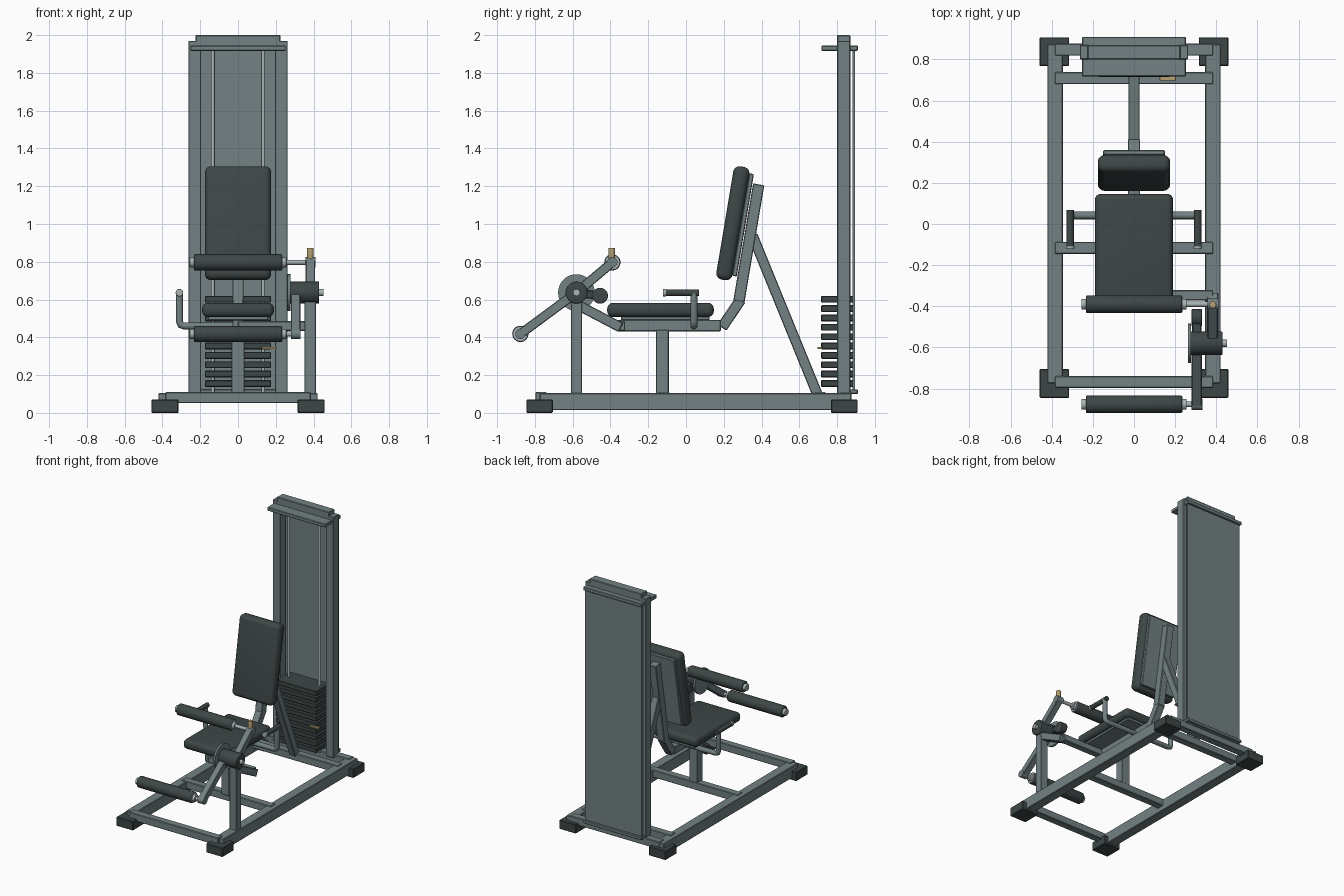
import bpy, bmesh, math
from mathutils import Vector, Matrix

if "Cube" in bpy.data.objects:
    bpy.data.objects.remove(bpy.data.objects["Cube"])


def material(name, rgb):
    m = bpy.data.materials.new(name)
    m.diffuse_color = (*rgb, 1)
    m.use_nodes = True
    m.node_tree.nodes["Principled BSDF"].inputs["Base Color"].default_value = m.diffuse_color
    return m


STEEL = material("grey steel", (0.17, 0.22, 0.225))
DARK = material("dark rubber", (0.048, 0.062, 0.062))
CHROME = material("light chrome", (0.40, 0.46, 0.46))
BRASS = material("tan brass", (0.46, 0.35, 0.17))


def finish(name, bm, mat, matrix=None, smooth=False):
    me = bpy.data.meshes.new(name)
    if matrix is not None:
        bm.transform(matrix)
    bmesh.ops.recalc_face_normals(bm, faces=bm.faces)
    bm.to_mesh(me)
    bm.free()
    me.materials.append(mat)
    ob = bpy.data.objects.new(name, me)
    bpy.context.collection.objects.link(ob)
    if smooth:
        bpy.context.view_layer.objects.active = ob
        ob.select_set(True)
        bpy.ops.object.shade_smooth_by_angle(angle=math.radians(35))
        ob.select_set(False)
    return ob


def box(name, x, y, z, mat=STEEL, bevel=0.004, seg=1, tilt=0, pivot=None):
    """Box from (min, max) ranges, optionally tilted about x around its centre."""
    c = Vector([(r[0] + r[1]) / 2 for r in (x, y, z)])
    s = [r[1] - r[0] for r in (x, y, z)]
    bm = bmesh.new()
    bmesh.ops.create_cube(bm, size=1, matrix=Matrix.Diagonal((*s, 1)))
    if bevel:
        bmesh.ops.bevel(bm, geom=bm.edges[:], offset=bevel, segments=seg,
                        profile=0.5, affect='EDGES')
    return finish(name, bm, mat, Matrix.Translation(c) @ Matrix.Rotation(tilt, 4, 'X'),
                  smooth=seg > 1)


def beam(name, a, b, x, width, mat=STEEL):
    """Square tube between two (y, z) points, centred on x."""
    a, b = Vector(a), Vector(b)
    d, m = b - a, (a + b) / 2
    h, w = d.length / 2, width / 2
    return box(name, (x - w, x + w), (m.x - w, m.x + w), (m.y - h, m.y + h), mat,
               tilt=math.atan2(-d.x, d.y))


def rod(name, a, b, r, mat, bevel=0.0, sides=32):
    """Round bar between two 3D points."""
    a, b = Vector(a), Vector(b)
    bm = bmesh.new()
    bmesh.ops.create_cone(bm, cap_ends=True, segments=sides, radius1=r, radius2=r,
                          depth=(b - a).length)
    if bevel:
        rim = [e for e in bm.edges if abs(e.verts[0].co.z - e.verts[1].co.z) < 1e-6]
        bmesh.ops.bevel(bm, geom=rim, offset=bevel, segments=3, profile=0.5, affect='EDGES')
    q = (b - a).to_track_quat('Z', 'Y').to_matrix().to_4x4()
    return finish(name, bm, mat, Matrix.Translation((a + b) / 2) @ q, smooth=True)


# base frame: side rails, rubber feet and cross beams
for side, s in (("left", -1), ("right", 1)):
    box(f"{side}_base_rail", (s * 0.383 - 0.038, s * 0.383 + 0.038), (-0.775, 0.875), (0.015, 0.105))
    for end, y in (("front", -0.775), ("rear", 0.838)):
        box(f"{side}_{end}_foot", (s * 0.387 - 0.072, s * 0.387 + 0.072),
            (y - 0.07, y + 0.07), (0, 0.07), DARK)
for name, y in (("front", -0.768), ("middle", -0.116), ("brace", 0.709), ("tower", 0.848)):
    box(f"{name}_cross_beam", (-0.385, 0.385), (y - 0.029, y + 0.029), (0.052, 0.11))

# weight tower
for side, s in (("left", -1), ("right", 1)):
    box(f"{side}_tower_upright", (s * 0.229 - 0.034, s * 0.229 + 0.034), (0.80, 0.87), (0.09, 1.97))
    rod(f"{side}_guide_rod", (s * 0.133, 0.815, 0.1), (s * 0.133, 0.815, 1.93), 0.01, CHROME)
box("tower_top_beam", (-0.225, 0.225), (0.80, 0.87), (1.94, 2.0))
box("tower_top_plate", (-0.252, 0.252), (0.717, 0.91), (1.917, 1.945))
box("tower_bottom_bar", (-0.252, 0.252), (0.865, 0.91), (0.10, 0.125))
box("tower_back_panel", (-0.245, 0.245), (0.882, 0.896), (0.11, 1.93), bevel=0)

# weight stack with selector pin
for i in range(10):
    z = 0.138 + i * 0.0495
    box(f"weight_plate_{i + 1}", (-0.175, 0.175), (0.715, 0.885), (z, z + 0.036), DARK)
box("selector_pin", (0.125, 0.205), (0.697, 0.722), (0.337, 0.350), BRASS, 0.002)

# seat support frame
box("seat_post", (-0.035, 0.035), (-0.16, -0.09), (0.10, 0.44))
box("seat_rail", (-0.03, 0.03), (-0.365, 0.185), (0.432, 0.492))
beam("back_rest_elbow", (0.19, 0.452), (0.29, 0.60), 0, 0.058)
beam("back_rest_post", (0.28, 0.59), (0.385, 1.21), 0, 0.06)
beam("rear_brace", (0.352, 0.94), (0.695, 0.10), 0, 0.055)

# padded seat and back rest, each with a backing plate
box("seat_plate", (-0.16, 0.16), (-0.345, 0.125), (0.49, 0.515))
box("seat_pad", (-0.19, 0.19), (-0.417, 0.147), (0.508, 0.582), DARK, 0.03, 5)
LEAN = math.radians(-9.5)
box("back_rest_pad", (-0.176, 0.176), (0.205, 0.291), (0.70, 1.308), DARK, 0.034, 5, tilt=LEAN)
n = Vector((math.cos(LEAN), math.sin(LEAN))) * 0.055
cy, cz = 0.248 + n.x, 1.004 + n.y
box("back_rest_plate", (-0.15, 0.15), (cy - 0.012, cy + 0.012), (cz - 0.275, cz + 0.275), tilt=LEAN)

# side handles: bent tube below the seat plus dark grips
cu = bpy.data.curves.new("handle_tube", 'CURVE')
cu.dimensions = '3D'
cu.bevel_depth, cu.bevel_resolution, cu.use_fill_caps = 0.019, 4, True
sp = cu.splines.new('POLY')
pts = [(-0.31, 0.635), (-0.31, 0.485), (-0.303, 0.466), (-0.285, 0.46)]
pts += [(-x, z) for x, z in reversed(pts)]
sp.points.add(len(pts) - 1)
for p, (x, z) in zip(sp.points, pts):
    p.co = (x, 0.042, z, 1)
cu.materials.append(STEEL)
bpy.context.collection.objects.link(bpy.data.objects.new("handle_tube", cu))
for side, s in (("left", -1), ("right", 1)):
    rod(f"{side}_hand_grip", (s * 0.31, -0.105, 0.636), (s * 0.31, 0.068, 0.636), 0.018, DARK)
    rod(f"{side}_grip_cap", (s * 0.31, -0.122, 0.636), (s * 0.31, -0.105, 0.636), 0.02, CHROME, 0.004)

# pivot support on the right side
PY, PZ = -0.58, 0.637
box("pivot_cross_beam", (0, 0.385), (-0.372, -0.322), (0.434, 0.486))
box("pivot_post", (0.352, 0.414), (-0.61, -0.55), (0.10, 0.62))
beam("pivot_link", (-0.345, 0.452), (-0.57, 0.57), 0.383, 0.054)
rod("pivot_hub", (0.275, PY, PZ), (0.43, PY, PZ), 0.058, DARK, 0.005)
rod("pivot_disc", (0.262, PY, PZ), (0.277, PY, PZ), 0.097, STEEL, sides=48)
rod("pivot_pin", (0.42, PY, PZ), (0.452, PY, PZ), 0.018, CHROME)
rod("counterweight", (0.28, -0.455, 0.62), (0.33, -0.455, 0.62), 0.042, DARK, 0.004)
beam("counterweight_arm", (PY, PZ), (-0.455, 0.62), 0.305, 0.045, DARK)

# lever arms and foam rollers
for name, y, z, ax in (("upper", -0.39, 0.797, 0.383), ("lower", -0.877, 0.418, 0.305)):
    beam(f"{name}_lever_arm", (PY, PZ), (y, z), ax, 0.05)
    rod(f"{name}_roller_axle", (-0.255, y, z), (ax + 0.02, y, z), 0.013, CHROME)
    rod(f"{name}_foam_roller", (-0.233, y, z), (0.233, y, z), 0.043, DARK, 0.006)
    rod(f"{name}_arm_end", (ax - 0.025, y, z), (ax + 0.027, y, z), 0.027, STEEL)
    rod(f"{name}_roller_disc", (0.231, y, z), (0.236, y, z), 0.037, CHROME)
    for side, s in (("left", -1), ("right", 1)):
        rod(f"{name}_roller_{side}_cap", (s * 0.23, y, z), (s * 0.256, y, z), 0.026, CHROME, 0.003)
rod("lever_lock_pin", (0.383, -0.393, 0.80), (0.383, -0.393, 0.873), 0.017, BRASS, 0.002)
